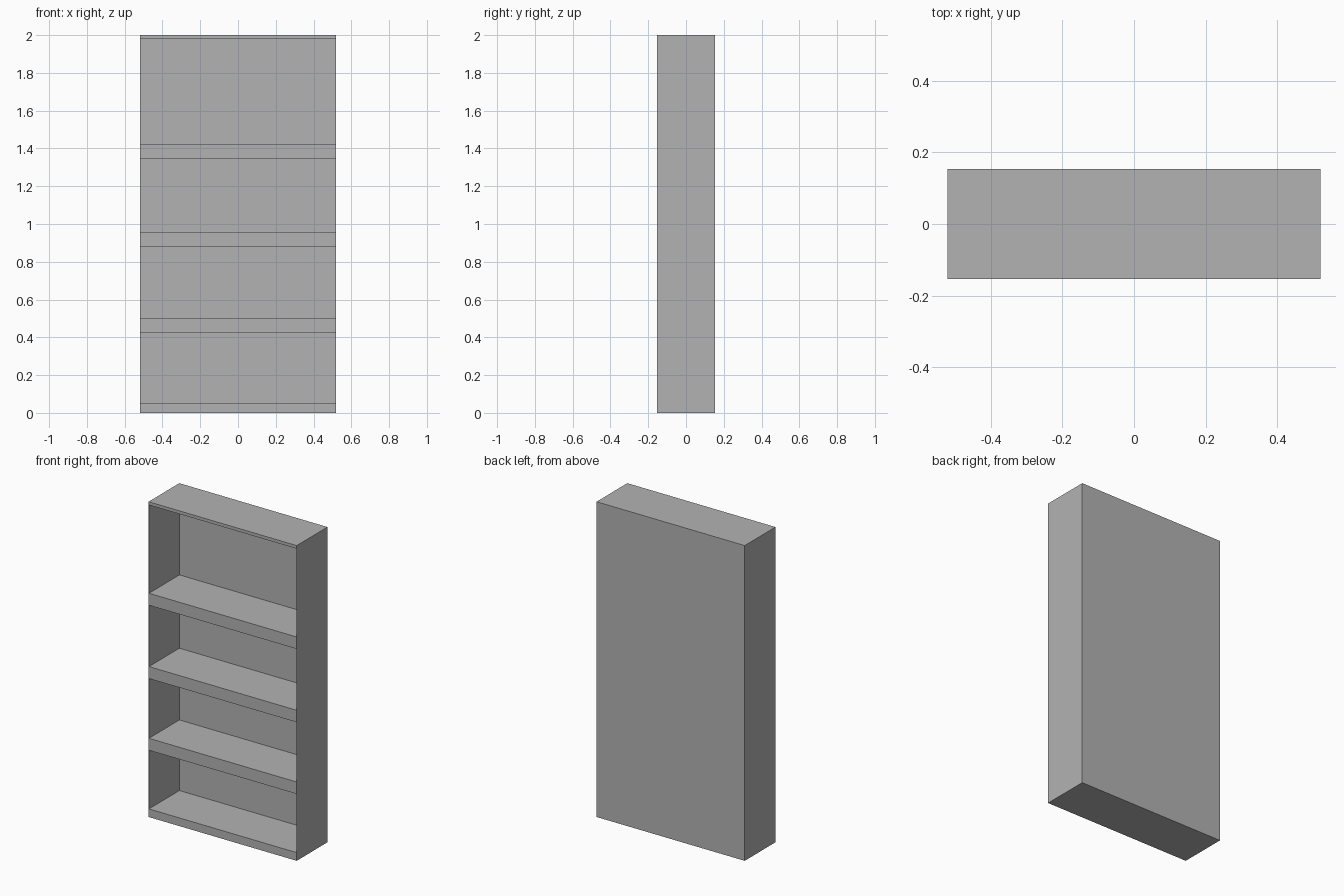
import bpy

if "Cube" in bpy.data.objects:
    bpy.data.objects.remove(bpy.data.objects["Cube"])

W, D, H = 1.04, 0.308, 2.0   # overall width, depth, height
T = 0.003                    # thin sheet thickness

grey = bpy.data.materials.new("plain grey")
grey.diffuse_color = (0.45, 0.45, 0.45, 1)
grey.use_nodes = True
grey.node_tree.nodes["Principled BSDF"].inputs["Base Color"].default_value = grey.diffuse_color


def box(name, x, y, z):
    """Box spanning the (min, max) pairs on each axis."""
    bpy.ops.mesh.primitive_cube_add(size=1, location=[(a + b) / 2 for a, b in (x, y, z)])
    ob = bpy.context.object
    ob.name = name
    ob.scale = [b - a for a, b in (x, y, z)]
    bpy.ops.object.transform_apply(location=False, rotation=False, scale=True)
    ob.data.materials.append(grey)
    return ob


inner_x = (-W / 2 + T, W / 2 - T)
inner_y = (-D / 2, D / 2 - T)

# Thin side sheets and back sheet
box("left_side", (-W / 2, -W / 2 + T), (-D / 2, D / 2), (0, H))
box("right_side", (W / 2 - T, W / 2), (-D / 2, D / 2), (0, H))
box("back_panel", inner_x, (D / 2 - T, D / 2), (0, 1.98))

# Top board covers the back panel
box("top_board", inner_x, (-D / 2, D / 2), (1.98, H))

# Base board and three thick shelves
box("base_board", inner_x, inner_y, (0, 0.052))
for i, top in enumerate((0.50, 0.955, 1.42)):
    box(f"shelf_{i + 1}", inner_x, inner_y, (top - 0.076, top))
